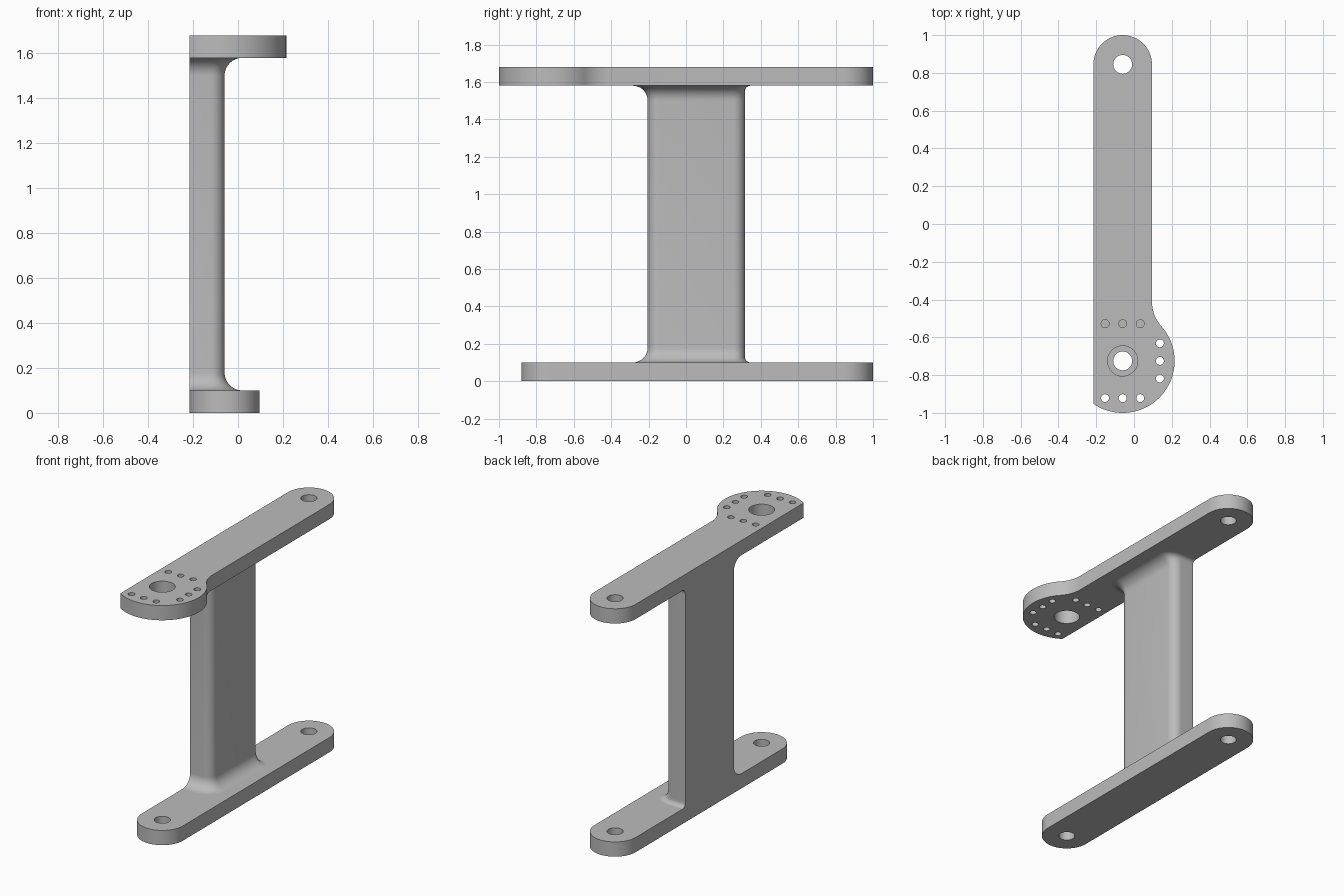
import bpy
import bmesh
from math import sin, cos, pi, radians, sqrt, atan2

if "Cube" in bpy.data.objects:
    bpy.data.objects.remove(bpy.data.objects["Cube"], do_unlink=True)

grey = bpy.data.materials.new("plain grey")
grey.use_nodes = True
grey.diffuse_color = (0.5, 0.5, 0.5, 1)
grey.node_tree.nodes["Principled BSDF"].inputs["Base Color"].default_value = (0.5, 0.5, 0.5, 1)

CX = -0.06                  # centre line of the plates
HALF = 0.155                # half width of the plates
BACK, FRONT = 0.845, -0.725  # hole centres along y
LEFT_WALL = CX - HALF
THICK, TOP = 0.1, 1.68


def arc(cx, cy, rx, ry, start, end, steps):
    angles = [start + (end - start) * i / steps for i in range(steps + 1)]
    return [(cx + rx * cos(a), cy + ry * sin(a)) for a in angles]


def make_object(name, bm):
    bmesh.ops.recalc_face_normals(bm, faces=bm.faces)
    mesh = bpy.data.meshes.new(name)
    bm.to_mesh(mesh)
    bm.free()
    mesh.materials.append(grey)
    obj = bpy.data.objects.new(name, mesh)
    bpy.context.collection.objects.link(obj)
    return obj


def activate(obj):
    bpy.ops.object.select_all(action='DESELECT')
    obj.select_set(True)
    bpy.context.view_layer.objects.active = obj


def loft(bm, rings):
    loops = [[bm.verts.new(p) for p in ring] for ring in rings]
    n = len(loops[0])
    for low, high in zip(loops, loops[1:]):
        for i in range(n):
            j = (i + 1) % n
            bm.faces.new((low[i], low[j], high[j], high[i]))
    bm.faces.new(loops[0][::-1])
    bm.faces.new(loops[-1])


def prism(bm, outline, z0, z1):
    loft(bm, [[(x, y, z) for x, y in outline] for z in (z0, z1)])


def plate(name, outline, z0, holes, round_from):
    bm = bmesh.new()
    prism(bm, outline, z0, z0 + THICK)
    # soften the rim
    rim = [e for e in bm.edges
           if abs(e.verts[0].co.z - e.verts[1].co.z) < 1e-5
           and min(v.co.y for v in e.verts) > round_from]
    bmesh.ops.bevel(bm, geom=rim, offset=0.01, segments=3, profile=0.5, affect='EDGES')
    obj = make_object(name, bm)
    # drill the holes
    bm = bmesh.new()
    for x, y, r in holes:
        prism(bm, arc(x, y, r, r, 0, 2 * pi, 32)[:-1], z0 - 0.1, z0 + THICK + 0.1)
    drill = make_object("drill", bm)
    drill.hide_render = True
    cut = obj.modifiers.new("holes", 'BOOLEAN')
    cut.operation = 'DIFFERENCE'
    cut.solver = 'EXACT'
    cut.object = drill
    activate(obj)
    bpy.ops.object.modifier_apply(modifier=cut.name)
    bpy.data.objects.remove(drill, do_unlink=True)
    bpy.ops.object.shade_smooth_by_angle(angle=radians(35))


# Lower plate: a slot shape with a hole at each end
back_end = arc(CX, BACK, HALF, HALF, 0, pi, 32)
front_end = arc(CX, FRONT, HALF, HALF, pi, 2 * pi, 32)
plate("lower_plate", back_end + front_end, 0,
      [(CX, BACK, 0.05), (CX, FRONT, 0.05)], -2)

# Upper plate: rounded back, clipped disc in front, blended by a concave arc
R, BLEND = 0.275, 0.2
dx = HALF + BLEND
dy = sqrt((R + BLEND) ** 2 - dx ** 2)
meet = atan2(dy, dx)
clip = pi + atan2(sqrt(R ** 2 - HALF ** 2), HALF)
disc = arc(CX, FRONT, R, R, clip, 2 * pi + meet, 48)
blend = arc(CX + dx, FRONT + dy, BLEND, BLEND, pi + meet, pi, 12)
holes = [(CX, BACK, 0.05), (CX, FRONT, 0.08)]
for k in (-1, 0, 1):
    holes += [(CX + 0.093 * k, FRONT + s * 0.197, 0.021) for s in (-1, 1)]
    holes.append((CX + 0.197, FRONT + 0.093 * k, 0.021))
plate("upper_plate", back_end + disc + blend[1:-1], TOP - THICK, holes, FRONT + dy - 0.02)


# Post: flush on one side, flaring into both plates on the others
def flare(h, r):
    return r - sqrt(r * r - (r - h) ** 2) if h < r else 0


def section(h, z):
    wide, small, corner = flare(h, 0.08), flare(h, 0.03), 0.06
    x = CX - corner
    pts = [(LEFT_WALL, -0.205 - wide)]
    pts += arc(x, -0.205 + corner, corner + wide, corner + wide, -pi / 2, 0, 10)
    pts += arc(x, 0.315 - corner, corner + wide, corner + small, 0, pi / 2, 10)
    pts.append((LEFT_WALL, 0.315 + small))
    return [(px, py, z) for px, py in pts]


heights = [0.08 * (1 - cos(i * pi / 24)) for i in range(13)]
rings = [section(0, THICK - 0.03)]
rings += [section(h, THICK + h) for h in heights]
rings += [section(h, TOP - THICK - h) for h in reversed(heights)]
rings.append(section(0, TOP - THICK + 0.03))
bm = bmesh.new()
loft(bm, rings)
post = make_object("post", bm)
activate(post)
bpy.ops.object.shade_smooth_by_angle(angle=radians(35))
